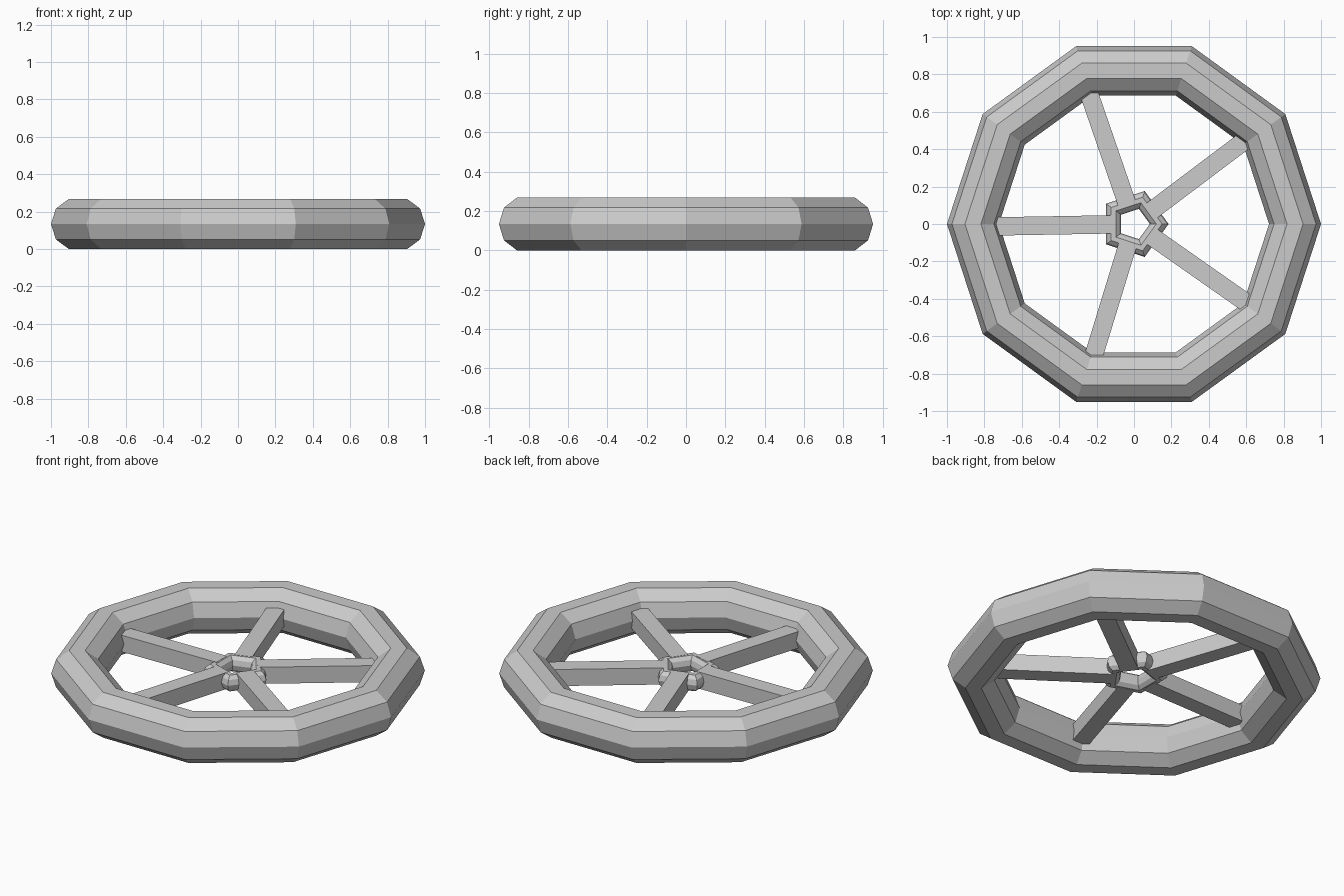
import bpy
from math import radians, cos, sin

if "Cube" in bpy.data.objects:
    bpy.data.objects.remove(bpy.data.objects["Cube"])

MID_Z = 0.134


def ring(name, sides, major, minor, z_scale=1.0):
    bpy.ops.mesh.primitive_torus_add(
        major_segments=sides, minor_segments=10,
        major_radius=major, minor_radius=minor, location=(0, 0, MID_Z))
    ob = bpy.context.object
    ob.name = name
    ob.scale.z = z_scale
    bpy.ops.object.shade_flat()
    return ob


# Ten-sided rim and five-sided hub
ring("rim", 10, 0.861, 0.139, 0.134 / (0.139 * sin(radians(72))))
ring("hub", 5, 0.135, 0.05)

# Five square spokes, reaching from the hub into the rim
INNER, OUTER, THICK = 0.105, 0.755, 0.098
for i in range(5):
    a = radians(37 + 72 * i)
    r = (INNER + OUTER) / 2
    bpy.ops.mesh.primitive_cube_add(
        size=1, location=(r * cos(a), r * sin(a), MID_Z), rotation=(0, 0, a))
    spoke = bpy.context.object
    spoke.name = f"spoke_{i + 1}"
    spoke.scale = (OUTER - INNER, THICK, THICK)
